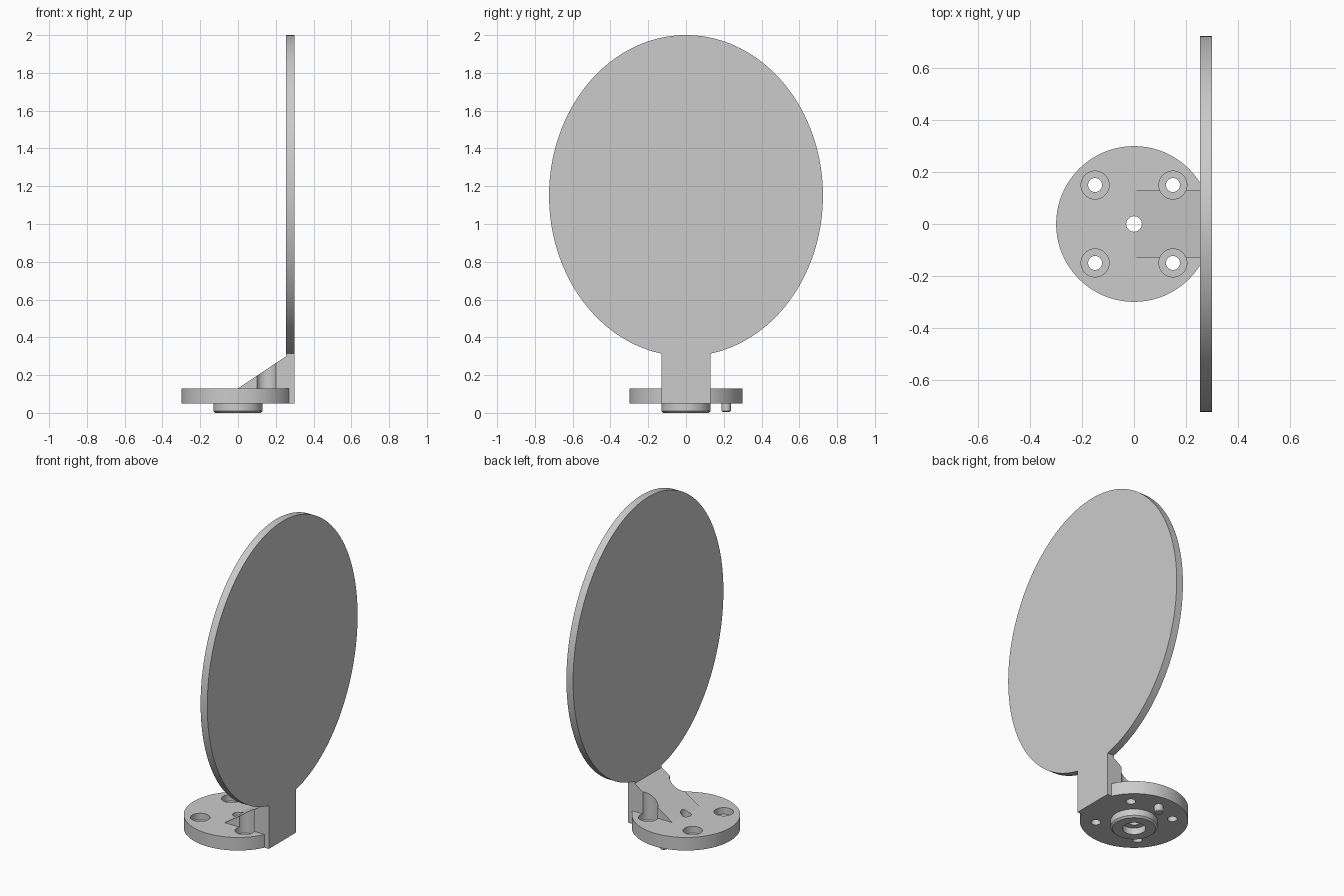
import bpy, bmesh, math
from mathutils import Matrix

cube = bpy.data.objects.get("Cube")
if cube:
    bpy.data.objects.remove(cube, do_unlink=True)

grey = bpy.data.materials.new("light grey")
grey.use_nodes = True
grey.diffuse_color = (0.6, 0.6, 0.6, 1)
grey.node_tree.nodes["Principled BSDF"].inputs["Base Color"].default_value = (0.6, 0.6, 0.6, 1)


def finish(name, bm):
    bmesh.ops.recalc_face_normals(bm, faces=bm.faces)
    mesh = bpy.data.meshes.new(name)
    bm.to_mesh(mesh)
    bm.free()
    mesh.materials.append(grey)
    obj = bpy.data.objects.new(name, mesh)
    bpy.context.collection.objects.link(obj)
    return obj


def cylinder(name, radius, low, high, x=0, y=0, segments=96, chamfer=0):
    """Upright cylinder with an optional chamfer around its lower rim."""
    bm = bmesh.new()
    place = Matrix.Translation((x, y, (low + high) / 2))
    bmesh.ops.create_cone(bm, cap_ends=True, segments=segments, radius1=radius,
                          radius2=radius, depth=high - low, matrix=place)
    if chamfer:
        rim = [e for e in bm.edges if all(v.co.z < low + 0.001 for v in e.verts)]
        bmesh.ops.bevel(bm, geom=rim, offset=chamfer, segments=1, affect='EDGES')
    return finish(name, bm)


def prism(name, points, direction):
    """Extrude a closed outline of 3D points along a direction."""
    bm = bmesh.new()
    face = bm.faces.new([bm.verts.new(p) for p in points])
    made = bmesh.ops.extrude_face_region(bm, geom=[face])["geom"]
    bmesh.ops.translate(bm, vec=direction,
                        verts=[g for g in made if isinstance(g, bmesh.types.BMVert)])
    return finish(name, bm)


def select(obj):
    bpy.ops.object.select_all(action='DESELECT')
    obj.select_set(True)
    bpy.context.view_layer.objects.active = obj


def combine(obj, other, operation):
    select(obj)
    mod = obj.modifiers.new("combine", 'BOOLEAN')
    mod.operation, mod.solver, mod.object = operation, 'EXACT', other
    bpy.ops.object.modifier_apply(modifier=mod.name)
    bpy.data.objects.remove(other, do_unlink=True)


HALF = 0.13       # half width of the neck and gusset
BASE, TOP = 0.05, 0.13
BACK, FACE = 0.255, 0.30

# Round mounting flange with boss underneath
flange = cylinder("mounting_flange", 0.30, BASE, TOP, segments=128)
boss = cylinder("boss", HALF, 0, BASE + 0.02, chamfer=0.01)
combine(flange, boss, 'UNION')

# Sloping gusset between flange and paddle
slope = [(0, -HALF, TOP), (0, -HALF, TOP - 0.03), (BACK + 0.02, -HALF, TOP - 0.03),
         (BACK + 0.02, -HALF, 0.30), (BACK, -HALF, 0.30)]
gusset = prism("gusset", slope, (0, 2 * HALF, 0))
combine(flange, gusset, 'UNION')

# Four counterbored screw holes, which also clear the gusset
for x in (-0.15, 0.15):
    for y in (-0.15, 0.15):
        combine(flange, cylinder("screw_hole", 0.027, -0.1, 0.5, x, y, 48), 'DIFFERENCE')
        combine(flange, cylinder("counterbore", 0.054, 0.09, 0.5, x, y, 64), 'DIFFERENCE')

# Centre bore and recess in the boss
combine(flange, cylinder("centre_bore", 0.03, -0.1, 0.5, segments=48), 'DIFFERENCE')
combine(flange, cylinder("boss_recess", 0.065, -0.1, 0.04, segments=64), 'DIFFERENCE')

# Locating pin under the flange
pin = cylinder("locating_pin", 0.025, 0.005, BASE + 0.01, 0, 0.213, 48, 0.005)

# Oval paddle with a straight neck
half_wide, half_high, middle = 0.725, 0.85, 1.15
start = math.asin(HALF / half_wide)
steps = 160
outline = [(BACK, HALF, BASE)]
for i in range(steps + 1):
    a = start + (2 * math.pi - 2 * start) * i / steps
    outline.append((BACK, half_wide * math.sin(a), middle - half_high * math.cos(a)))
outline.append((BACK, -HALF, BASE))
paddle = prism("oval_paddle", outline, (FACE - BACK, 0, 0))

for obj in (flange, pin, paddle):
    select(obj)
    bpy.ops.object.shade_smooth_by_angle(angle=math.radians(30))
